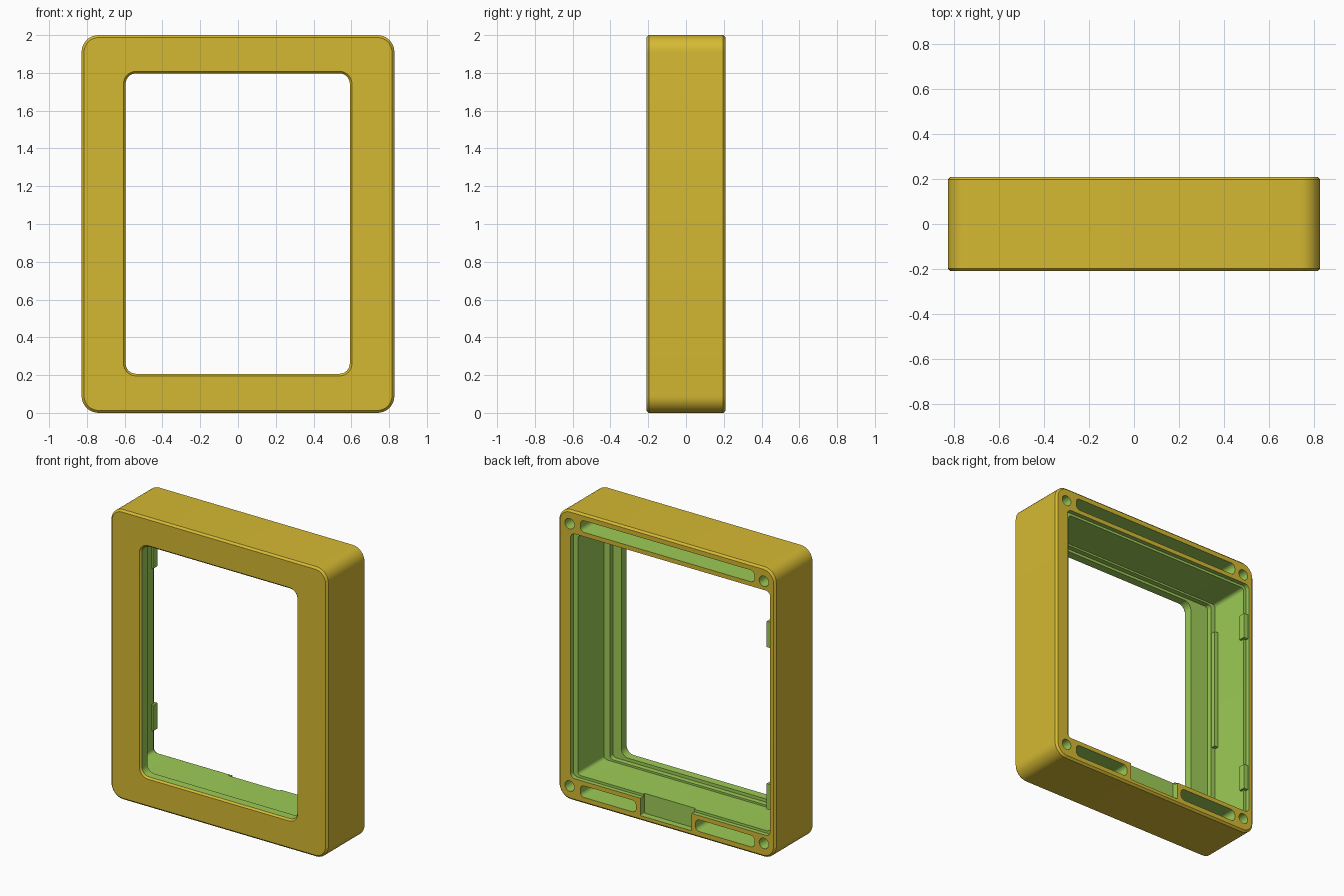
import bpy, bmesh, math

if "Cube" in bpy.data.objects:
    bpy.data.objects.remove(bpy.data.objects["Cube"])

# Materials
def material(name, rgb):
    m = bpy.data.materials.new(name)
    m.diffuse_color = [((c / 255 + 0.055) / 1.055) ** 2.4 for c in rgb] + [1]
    m.use_nodes = True
    m.node_tree.nodes["Principled BSDF"].inputs["Base Color"].default_value = m.diffuse_color
    return m

GOLD = material("gold", (213, 185, 50))
GREEN = material("green", (157, 203, 86))


def rounded_rect(x0, x1, z0, z1, r, segs=8):
    pts = []
    corners = ((x1 - r, z1 - r), (x0 + r, z1 - r), (x0 + r, z0 + r), (x1 - r, z0 + r))
    for i, (cx, cz) in enumerate(corners):
        for k in range(segs + 1):
            a = math.pi / 2 * (i + k / segs)
            pts.append((cx + r * math.cos(a), cz + r * math.sin(a)))
    return pts


def slab(name, rect, r, sections, index):
    """Rounded rectangle lofted along y; sections are (y, inset)."""
    x0, x1, z0, z1 = rect
    bm = bmesh.new()
    rings = []
    for y, d in sections:
        pts = rounded_rect(x0 + d, x1 - d, z0 + d, z1 - d, r - d)
        rings.append([bm.verts.new((x, y, z)) for x, z in pts])
    for a, b in zip(rings, rings[1:]):
        n = len(a)
        for i in range(n):
            bm.faces.new((a[i], a[(i + 1) % n], b[(i + 1) % n], b[i]))
    bm.faces.new(rings[0])
    bm.faces.new(rings[-1])
    bmesh.ops.recalc_face_normals(bm, faces=bm.faces)
    for f in bm.faces:
        # the flared front lip of the window keeps the outer colour
        f.material_index = 0 if f.calc_center_median().y < -0.197 else index
    mesh = bpy.data.meshes.new(name)
    bm.to_mesh(mesh)
    bm.free()
    mesh.materials.append(GOLD)
    mesh.materials.append(GREEN)
    ob = bpy.data.objects.new(name, mesh)
    bpy.context.collection.objects.link(ob)
    return ob


def cut(target, rect, r, sections):
    cutter = slab("cutter", rect, r, sections, 1)
    mod = target.modifiers.new("cut", 'BOOLEAN')
    mod.operation = 'DIFFERENCE'
    mod.solver = 'EXACT'
    mod.object = cutter
    bpy.context.view_layer.objects.active = target
    bpy.ops.object.modifier_apply(modifier=mod.name)
    bpy.data.objects.remove(cutter)


# Outer frame with chamfered front and back rims
frame = slab("frame", (-0.828, 0.828, 0, 2), 0.09,
             [(-0.21, 0.013), (-0.197, 0), (0.197, 0), (0.21, 0.013)], 0)

BACK = 0.25
# Window opening with flared front lip
cut(frame, (-0.595, 0.592, 0.207, 1.797), 0.055,
    [(-0.23, -0.03), (-0.198, 0), (BACK, 0)])
# Back lip, main cavity, and shallow panel recess around the window
cut(frame, (-0.79, 0.735, 0.155, 1.845), 0.035, [(0.18, 0), (BACK, 0)])
cut(frame, (-0.77, 0.70, 0.172, 1.828), 0.025, [(-0.105, 0), (BACK, 0)])
cut(frame, (-0.735, 0.655, 0.185, 1.815), 0.025, [(-0.14, 0), (BACK, 0)])

# Long slot in the top wall, two short slots in the bottom wall
for x0, x1, z0 in ((-0.67, 0.66, 1.875), (0.235, 0.66, 0.045), (-0.67, -0.22, 0.045)):
    cut(frame, (x0, x1, z0, z0 + 0.08), 0.03, [(-0.12, 0), (BACK, 0)])

# Cable recess between the bottom slots
cut(frame, (-0.19, 0.2, 0.035, 0.3), 0.006, [(0.165, 0), (BACK, 0)])

# Screw holes in the corners
for x in (-0.742, 0.742):
    for z in (0.095, 1.905):
        cut(frame, (x - 0.036, x + 0.036, z - 0.036, z + 0.036), 0.0359,
            [(-0.05, 0), (BACK, 0)])

# Retaining clips and panel rail on the thinner side wall
for i, z in enumerate((0.33, 1.45)):
    slab(f"clip_{i + 1}", (-0.792, -0.755, z, z + 0.18), 0.004,
         [(0.155, 0.001), (0.16, 0), (0.195, 0), (0.2, 0.001)], 1)
slab("panel_rail", (-0.775, -0.74, 0.76, 1.61), 0.004, [(-0.11, 0), (-0.075, 0)], 1)

# Smooth the rounded corners, keep edges sharp
for ob in bpy.context.scene.objects:
    ob.select_set(True)
bpy.context.view_layer.objects.active = frame
bpy.ops.object.shade_smooth_by_angle(angle=math.radians(30))
